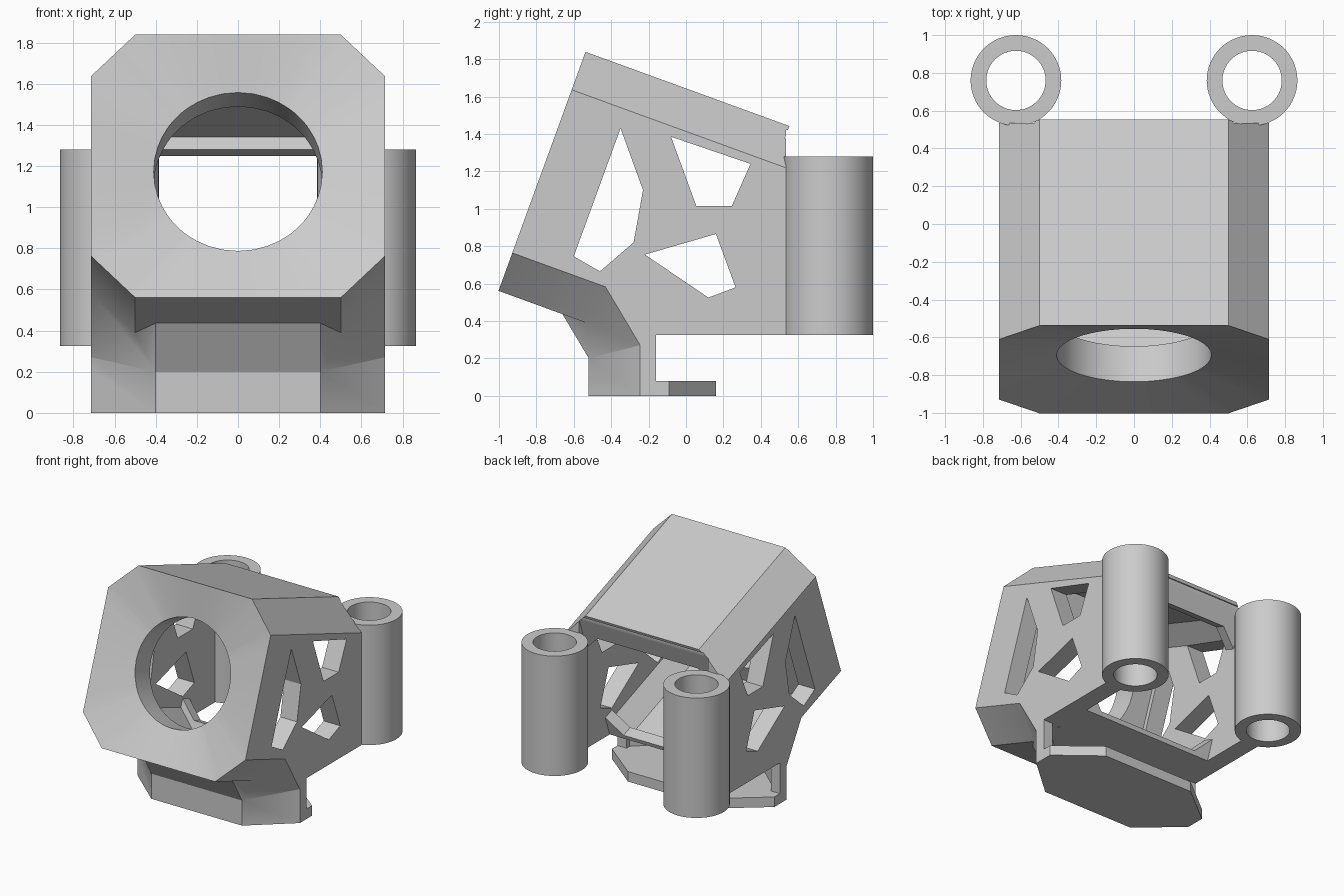
import bpy, bmesh, math
from mathutils import Vector

if "Cube" in bpy.data.objects:
    bpy.data.objects.remove(bpy.data.objects["Cube"], do_unlink=True)

grey = bpy.data.materials.new("plain_grey")
grey.use_nodes = True
grey.diffuse_color = (0.6, 0.6, 0.6, 1)
grey.node_tree.nodes["Principled BSDF"].inputs["Base Color"].default_value = (0.6, 0.6, 0.6, 1)

TILT = math.radians(20)
S, C = math.sin(TILT), math.cos(TILT)
WIDE, SLOT = 0.716, 0.325       # half width, height of the rear underside
INNER = 0.57                    # half width between the side panels


def loft(name, rings):
    """Closed solid through equal rings of points."""
    bm = bmesh.new()
    vs = [[bm.verts.new(p) for p in r] for r in rings]
    n = len(vs[0])
    for a, b in zip(vs, vs[1:]):
        for i in range(n):
            j = (i + 1) % n
            bm.faces.new((a[i], a[j], b[j], b[i]))
    bm.faces.new(vs[0][::-1])
    bm.faces.new(vs[-1])
    bmesh.ops.recalc_face_normals(bm, faces=bm.faces)
    me = bpy.data.meshes.new(name)
    bm.to_mesh(me)
    bm.free()
    me.materials.append(grey)
    ob = bpy.data.objects.new(name, me)
    bpy.context.collection.objects.link(ob)
    return ob


def tilted(pts, t):
    """Points (x, v) placed at depth t along the tilted axis."""
    return [Vector((x, -0.77 + S * v + C * t, 1.2 + C * v - S * t)) for x, v in pts]


def tilted_prism(name, pts, t0, t1):
    return loft(name, [tilted(pts, t0), tilted(pts, t1)])


def plan_prism(name, pts, z0, z1):
    return loft(name, [[(x, y, z) for x, y in pts] for z in (z0, z1)])


def side_prism(name, pts, x0, x1):
    return loft(name, [[(x, y, z) for y, z in pts] for x in (x0, x1)])


def box(x, y0, y1):
    return [(-x, y0), (x, y0), (x, y1), (-x, y1)]


def octagon(x, v, cx, cv):
    return [(cx, v), (x, cv), (x, -cv), (cx, -v), (-cx, -v), (-x, -cv), (-x, cv), (-cx, v)]


def combine(target, tool, op):
    m = target.modifiers.new(op, "BOOLEAN")
    m.operation, m.object, m.solver = op, tool, "EXACT"
    bpy.context.view_layer.objects.active = target
    bpy.ops.object.modifier_apply(modifier=m.name)
    bpy.data.objects.remove(tool, do_unlink=True)


# Tilted octagonal housing with a dished front and round opening
corners = [Vector(p) for p in octagon(WIDE, 0.68, 0.5, 0.464)]
outline = [a.lerp(b, k / 8) for a, b in zip(corners, corners[1:] + corners[:1]) for k in range(8)]
rim = [p.normalized() * 0.41 for p in outline]
housing = loft("housing", [tilted(outline, 1.7), tilted(outline, 0),
                           tilted(rim, 0.08), tilted(rim, 0.4)])

# Neck: upright base that bends forward into the housing
plan = [(-0.4, -0.52), (0.4, -0.52), (WIDE, -0.245), (WIDE, -0.16), (-WIDE, -0.16), (-WIDE, -0.245)]
bend = [Vector((x, y, 0.2 + (y + 0.52) * 0.255)) for x, y in plan]
neck = loft("neck", [[(x, y, 0) for x, y in plan], bend,
                     [p + Vector((0, -0.196, 0.33)) for p in bend]])
combine(housing, neck, "UNION")

# Lower side panels
cheek = [(-0.43, 0.6), (0, 0.9), (0.6, 0.9), (0.6, 0.2), (-0.245, 0.2), (-0.245, 0.27)]
for s in (-1, 1):
    combine(housing, side_prism("cheek", cheek, s * INNER, s * WIDE), "UNION")

# Hollow inside, rear lip, open back, board slot and hollow neck
cutters = [
    tilted_prism("cavity", octagon(INNER, 0.54, 0.44, 0.41), 0.28, 1.07),
    tilted_prism("rear_opening", octagon(INNER, 0.475, 0.44, 0.345), 1.0, 1.3),
    tilted_prism("rear_trim", box(INNER, -0.9, 0.9), 1.16, 2),
    plan_prism("back_trim", box(2, 0.535, 3), -1, 1.42),
    plan_prism("slot", box(2, -0.16, 3), -1, SLOT),
    plan_prism("neck_hollow", [(-0.37, -0.44), (0.37, -0.44), (0.636, -0.2), (0.636, 0.1),
                               (-0.636, 0.1), (-0.636, -0.2)], 0.08, SLOT),
]
# Angular windows through both sides
windows = [
    [(-0.35, 1.43), (-0.23, 1.1), (-0.28, 0.82), (-0.46, 0.665), (-0.6, 0.745)],
    [(-0.08, 1.385), (0.345, 1.24), (0.245, 1.015), (0.055, 1.015)],
    [(-0.22, 0.755), (0.16, 0.865), (0.265, 0.58), (0.12, 0.525)],
]
cutters += [side_prism("window", w, -1, 1) for w in windows]
for c in cutters:
    combine(housing, c, "DIFFERENCE")

# Foot plate behind the neck
foot = plan_prism("foot_plate", [(-WIDE, -0.16), (WIDE, -0.16), (WIDE, -0.09), (0.4, 0.16),
                                 (-0.4, 0.16), (-WIDE, -0.09)], 0, 0.08)


# Rear mounting tubes
def circle(cx, r, z, n=64):
    return [(cx + r * math.cos(math.tau * i / n), 0.76 + r * math.sin(math.tau * i / n), z)
            for i in range(n)]


parts = [housing, foot]
for side, s in (("left", 1), ("right", -1)):
    cx = s * 0.625
    tube = loft(side + "_tube", [circle(cx, 0.24, SLOT), circle(cx, 0.24, 1.28)])
    combine(tube, loft("bore", [circle(cx, 0.157, 0), circle(cx, 0.157, 2)]), "DIFFERENCE")
    parts.append(tube)

# Smooth curves, sharp corners
for ob in bpy.context.selected_objects:
    ob.select_set(False)
for ob in parts:
    ob.select_set(True)
bpy.context.view_layer.objects.active = housing
bpy.ops.object.shade_smooth_by_angle(angle=math.radians(30))
